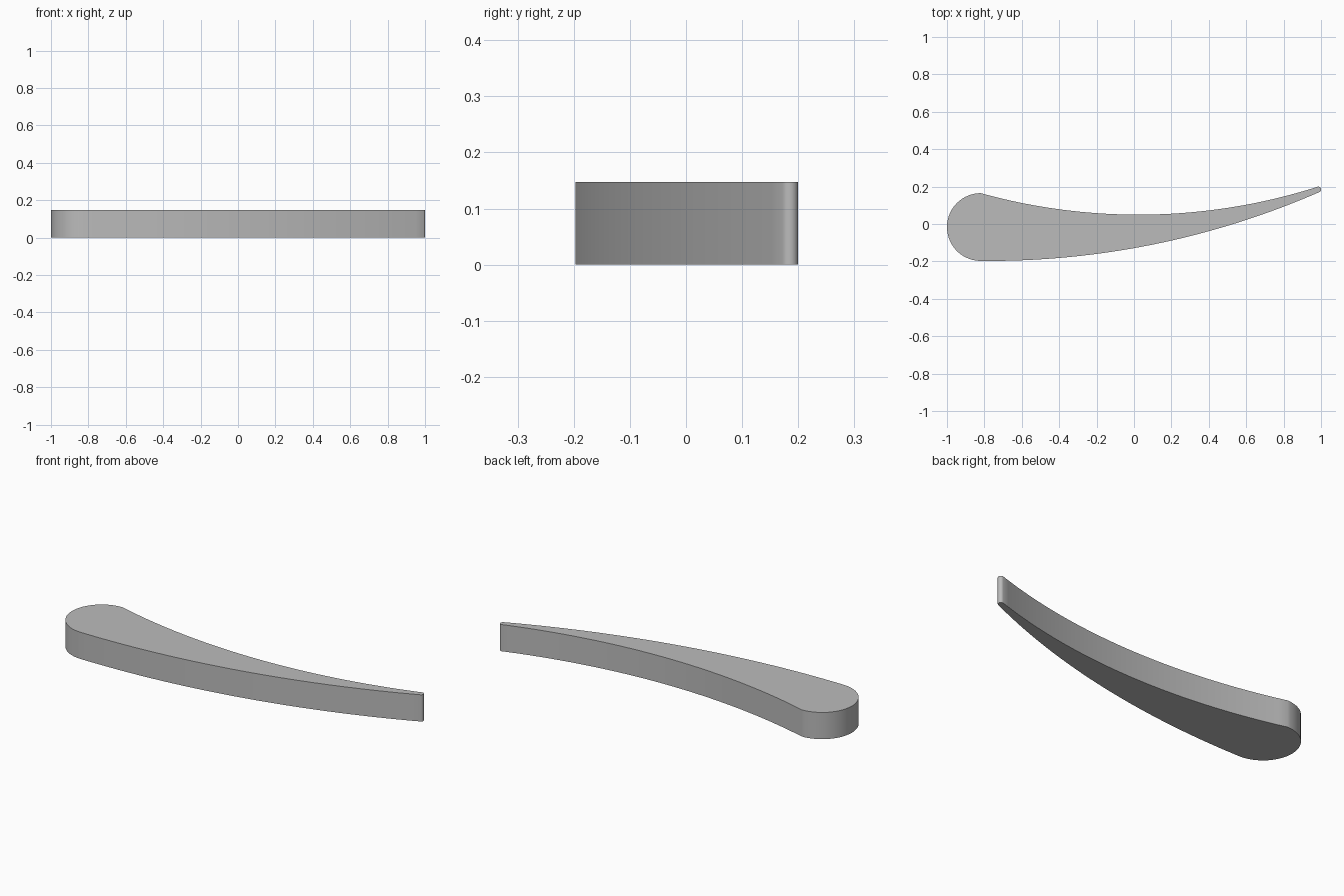
import bpy
import bmesh
import math
from mathutils import Vector

cube = bpy.data.objects.get("Cube")
if cube:
    bpy.data.objects.remove(cube, do_unlink=True)

HEIGHT = 0.147


def arc(a, b, c, steps):
    """Points on the circle from a through b to c, leaving out c."""
    a, b, c = Vector(a), Vector(b), Vector(c)
    u, v = b - a, c - a
    d = 2 * u.cross(v)
    centre = a + Vector((v.y * u.length_squared - u.y * v.length_squared,
                         u.x * v.length_squared - v.x * u.length_squared)) / d
    radius = (a - centre).length
    start = math.atan2(a.y - centre.y, a.x - centre.x)
    end = math.atan2(c.y - centre.y, c.x - centre.x)
    turn = (end - start) % math.tau
    if d < 0:
        turn -= math.tau
    return [centre + radius * Vector((math.cos(start + turn * i / steps),
                                      math.sin(start + turn * i / steps)))
            for i in range(steps)]


# Corners where the four arcs meet
nose_low, nose_high = (-0.83, -0.197), (-0.82, 0.165)
tip_low, tip_high = (0.994, 0.172), (0.985, 0.2)

outline = (arc(nose_low, (0, -0.129), tip_low, 40)           # convex side
           + arc(tip_low, (1, 0.188), tip_high, 8)           # thin tip
           + arc(tip_high, (0.03, 0.05), nose_high, 40)      # concave side
           + arc(nose_high, (-1, -0.016), nose_low, 32))     # round nose

# Blade: outline extruded upward
bm = bmesh.new()
base = bm.faces.new([bm.verts.new((p.x, p.y, 0)) for p in outline])
result = bmesh.ops.extrude_face_region(bm, geom=[base], use_keep_orig=True)
top = [g for g in result["geom"] if isinstance(g, bmesh.types.BMVert)]
bmesh.ops.translate(bm, verts=top, vec=(0, 0, HEIGHT))
bmesh.ops.recalc_face_normals(bm, faces=bm.faces)
mesh = bpy.data.meshes.new("curved_blade")
bm.to_mesh(mesh)
bm.free()
blade = bpy.data.objects.new("curved_blade", mesh)
bpy.context.collection.objects.link(blade)

# Plain grey material
grey = bpy.data.materials.new("plain grey")
grey.use_nodes = True
grey.diffuse_color = (0.5, 0.5, 0.5, 1)
grey.node_tree.nodes["Principled BSDF"].inputs["Base Color"].default_value = (0.5, 0.5, 0.5, 1)
mesh.materials.append(grey)

# Smooth walls with sharp rims
bpy.ops.object.select_all(action="DESELECT")
blade.select_set(True)
bpy.context.view_layer.objects.active = blade
bpy.ops.object.shade_smooth_by_angle(angle=math.radians(30))
